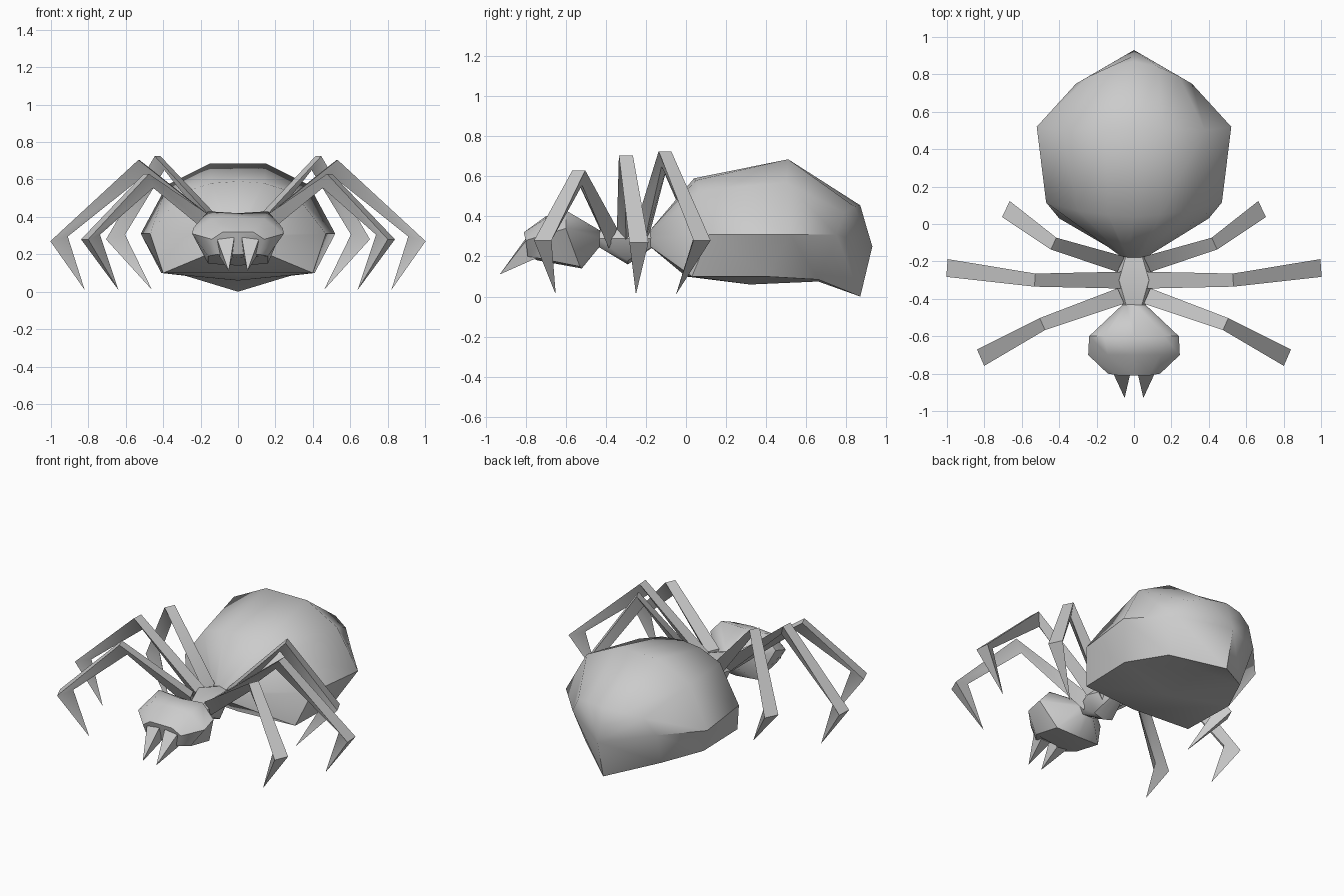
import bpy
import bmesh
import math
from mathutils import Vector

if "Cube" in bpy.data.objects:
    bpy.data.objects.remove(bpy.data.objects["Cube"], do_unlink=True)

grey = bpy.data.materials.new("plain grey")
grey.use_nodes = True
grey.diffuse_color = (0.6, 0.6, 0.6, 1)
grey.node_tree.nodes["Principled BSDF"].inputs["Base Color"].default_value = (0.6, 0.6, 0.6, 1)


def loft(name, rings, cap_start=True, cap_end=True, angle=50):
    """Skin closed rings of equal length into one smooth-shaded object."""
    bm = bmesh.new()
    loops = [[bm.verts.new(p) for p in ring] for ring in rings]
    n = len(loops[0])
    for a, b in zip(loops, loops[1:]):
        for i in range(n):
            j = (i + 1) % n
            bm.faces.new((a[i], a[j], b[j], b[i]))
    if cap_start:
        bm.faces.new(loops[0])
    if cap_end:
        bm.faces.new(loops[-1])
    bmesh.ops.remove_doubles(bm, verts=bm.verts, dist=0.0005)
    bmesh.ops.recalc_face_normals(bm, faces=bm.faces)
    mesh = bpy.data.meshes.new(name)
    bm.to_mesh(mesh)
    bm.free()
    mesh.materials.append(grey)
    obj = bpy.data.objects.new(name, mesh)
    bpy.context.collection.objects.link(obj)
    bpy.ops.object.select_all(action="DESELECT")
    obj.select_set(True)
    bpy.context.view_layer.objects.active = obj
    bpy.ops.object.shade_smooth_by_angle(angle=math.radians(angle))
    return obj


def mirrored(half):
    """Complete a half section, listed from top centre to bottom centre."""
    return half + [(-x, y, z) for x, y, z in reversed(half[1:-1])]


def neck(y):
    return [(0, y, .33), (.04, y, .32), (.06, y, .29), (.04, y, .25), (0, y, .25)]


# Abdomen, closing on a vertical rear ridge with a low pointed tip
waist = [(0, -.18, .33), (.03, -.18, .33), (.05, -.18, .31),
         (.06, -.18, .29), (.04, -.18, .25), (0, -.18, .25)]
front = [(0, .04, .59), (.14, .05, .58), (.30, .07, .53),
         (.47, .115, .31), (.40, .03, .10), (0, 0, .10)]
middle = [(0, .51, .685), (.15, .51, .685), (.38, .50, .57),
          (.52, .52, .31), (.41, .40, .10), (0, .32, .06)]
back = [(0, .87, .455), (.13, .84, .45), (.24, .79, .42),
        (.31, .75, .31), (.28, .66, .085), (0, .66, .075)]
ridge = [(0, .90, .35), (0, .90, .35), (0, .93, .25),
         (0, .93, .25), (0, .87, 0), (0, .87, 0)]
loft("abdomen", [mirrored(r) for r in (waist, front, middle, back, ridge)],
     cap_end=False)

# Thorax
chest = [(0, -.30, .34), (.08, -.30, .35), (.12, -.30, .29),
         (.07, -.29, .18), (0, -.29, .16)]
loft("thorax", [mirrored(r) for r in (neck(-.44), chest, neck(-.16))])

# Head
brow = [(0, -.61, .42), (.16, -.60, .43), (.24, -.60, .34),
        (.16, -.53, .15), (0, -.52, .14)]
cheek = [(0, -.70, .40), (.14, -.70, .39), (.245, -.70, .31),
         (.16, -.73, .19), (0, -.74, .18)]
face = [(0, -.81, .32), (.08, -.81, .32), (.14, -.80, .28),
        (.11, -.79, .20), (0, -.76, .20)]
loft("head", [mirrored(r) for r in (neck(-.43), brow, cheek, face)])


def leg(name, side, root, knee, ankle, foot):
    """Three-sided leg: two upper corners on the path, one below or inside."""
    root, knee, ankle, foot = [Vector((side * x, y, z)) for x, y, z in (root, knee, ankle, foot)]
    out = (ankle - root)
    out.z = 0
    out.normalize()
    across = Vector((-out.y, out.x, 0))
    rings = []
    for point, width, inward, drop in ((root, .09, 0, .10), (knee, .07, .04, .075),
                                       (ankle, .095, .09, -.025)):
        rings.append([point + across * width / 2, point - across * width / 2,
                      point - out * inward - Vector((0, 0, drop))])
    rings.append([foot] * 3)
    loft(name, rings, cap_end=False)


leg_paths = {
    "front": ((.07, -.385, .34), (.49, -.535, .63), (.82, -.715, .28), (.64, -.65, .01)),
    "middle": ((.07, -.30, .34), (.53, -.30, .705), (1.0, -.235, .27), (.82, -.25, .01)),
    "rear": ((.07, -.215, .34), (.43, -.105, .725), (.685, .08, .28), (.46, -.05, .01)),
}
for side, label in ((1, "left"), (-1, "right")):
    for place, path in leg_paths.items():
        leg(f"{place}_leg_{label}", side, *path)
    # Fang
    base = [(.02, -.80, .29), (.115, -.79, .29), (.10, -.75, .19), (.03, -.75, .19)]
    tip = (.05, -.93, .11)
    loft(f"fang_{label}", [[(side * x, y, z) for x, y, z in ring]
                           for ring in (base, [tip] * 4)], cap_end=False)
